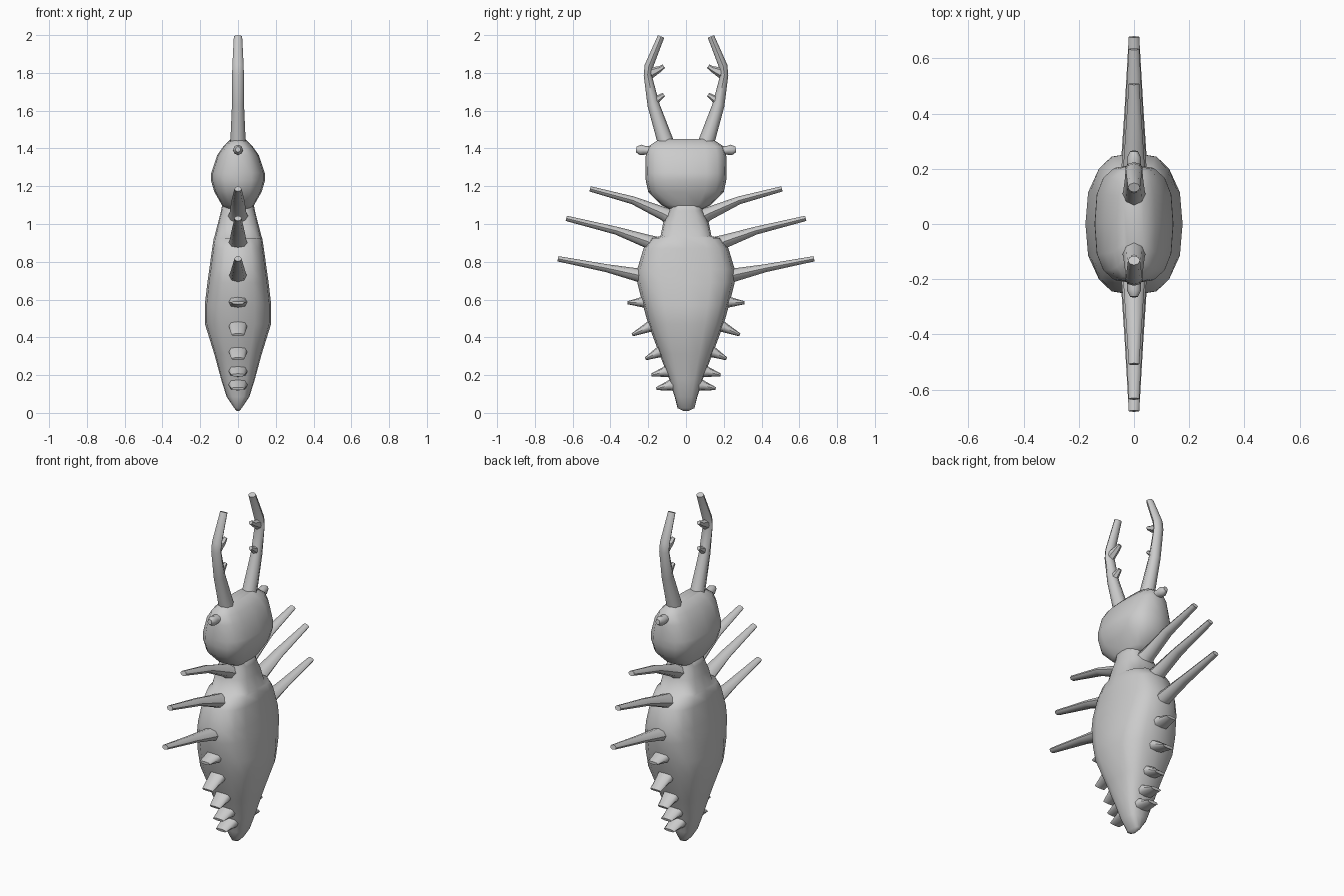
import bpy, bmesh
from math import cos, sin, pi, copysign, radians
from mathutils import Vector


def sweep(name, path, sides=8, power=2.0, mirror=True, angle=50):
    """Loft rounded sections along a path in the YZ plane.
    path rows: y, z, half width in the plane, half thickness along x."""
    bm = bmesh.new()
    pts = [Vector((0, p[0], p[1])) for p in path]
    rings = []
    for i, (y, z, w, t) in enumerate(path):
        d = (pts[min(i + 1, len(pts) - 1)] - pts[max(i - 1, 0)]).normalized()
        n = Vector((0, d.z, -d.y))
        ring = []
        for k in range(sides):
            a = 2 * pi * k / sides
            if power > 3.9:          # boxy sections: turn so flats face the axes
                a += pi / sides
            c = copysign(abs(cos(a)) ** (2 / power), cos(a))
            s = copysign(abs(sin(a)) ** (2 / power), sin(a))
            ring.append(bm.verts.new(pts[i] + n * (w * c) + Vector((t * s, 0, 0))))
        rings.append(ring)
    for a, b in zip(rings, rings[1:]):
        for k in range(sides):
            j = (k + 1) % sides
            bm.faces.new((a[k], a[j], b[j], b[k]))
    bm.faces.new(rings[0][::-1])
    bm.faces.new(rings[-1])
    bmesh.ops.recalc_face_normals(bm, faces=bm.faces)
    me = bpy.data.meshes.new(name)
    bm.to_mesh(me)
    bm.free()
    ob = bpy.data.objects.new(name, me)
    bpy.context.collection.objects.link(ob)
    bpy.ops.object.select_all(action='DESELECT')
    ob.select_set(True)
    bpy.context.view_layer.objects.active = ob
    bpy.ops.object.shade_smooth_by_angle(angle=radians(angle))
    if mirror:
        m = ob.modifiers.new("Mirror", 'MIRROR')
        m.use_axis = (False, True, False)
        m.use_mirror_merge = False
    return ob


# Abdomen, running up into the narrow thorax
sweep("abdomen", [
    (0, 0.01, 0.012, 0.006), (0, 0.025, 0.045, 0.02), (0, 0.085, 0.06, 0.06),
    (0, 0.18, 0.09, 0.09), (0, 0.31, 0.14, 0.125), (0, 0.47, 0.20, 0.175),
    (0, 0.57, 0.228, 0.176), (0, 0.69, 0.258, 0.162), (0, 0.76, 0.258, 0.152),
    (0, 0.87, 0.225, 0.137), (0, 0.925, 0.185, 0.128), (0, 0.935, 0.135, 0.124),
    (0, 1.01, 0.12, 0.105), (0, 1.07, 0.09, 0.09), (0, 1.12, 0.09, 0.08),
], sides=16, power=2.8, mirror=False, angle=80)

# Head
sweep("head", [
    (0, 1.075, 0.08, 0.07), (0, 1.10, 0.13, 0.085), (0, 1.17, 0.20, 0.125),
    (0, 1.23, 0.213, 0.143), (0, 1.27, 0.215, 0.142), (0, 1.365, 0.213, 0.11),
    (0, 1.41, 0.20, 0.078), (0, 1.45, 0.14, 0.038),
], sides=16, power=2.8, mirror=False, angle=80)

# Jaws with two inner teeth each
sweep("jaw", [
    (0.095, 1.38, 0.05, 0.05), (0.113, 1.45, 0.042, 0.04), (0.172, 1.63, 0.032, 0.032),
    (0.203, 1.79, 0.021, 0.031), (0.197, 1.835, 0.023, 0.03), (0.132, 1.993, 0.018, 0.022),
])
for i, (y, z) in enumerate([(0.172, 1.65), (0.188, 1.80)]):
    sweep(f"jaw_tooth_{i + 1}", [
        (y, z, 0.03, 0.024), (0.14, z + 0.02, 0.016, 0.018),
        (0.117, z + 0.035, 0.011, 0.012),
    ], sides=6)

# Eye stubs on the sides of the head
sweep("eye_stub", [
    (0.17, 1.39, 0.025, 0.03), (0.215, 1.39, 0.023, 0.026),
    (0.24, 1.392, 0.028, 0.026), (0.264, 1.395, 0.015, 0.014),
])

# Three pairs of legs: root, body edge, knee, tip
legs = {
    "front_leg": [(0.05, 1.02), (0.12, 1.055), (0.28, 1.125), (0.508, 1.186)],
    "middle_leg": [(0.12, 0.87), (0.21, 0.91), (0.37, 0.965), (0.634, 1.03)],
    "rear_leg": [(0.16, 0.71), (0.255, 0.73), (0.42, 0.766), (0.678, 0.816)],
}
for name, pts in legs.items():
    sizes = [(0.055, 0.07), (0.035, 0.045), (0.021, 0.034), (0.014, 0.019)]
    sweep(name, [p + s for p, s in zip(pts, sizes)])

# Flat chisel-like spines along the abdomen: base y, z then tip y, z
spines = [
    (0.215, 0.59, 0.31, 0.583), (0.18, 0.46, 0.285, 0.413), (0.13, 0.325, 0.215, 0.286),
    (0.095, 0.222, 0.183, 0.2), (0.07, 0.15, 0.157, 0.128),
]
for i, (y, z, ty, tz) in enumerate(spines):
    sweep(f"spine_{i + 1}", [
        (y - 0.05, z + 0.01, 0.045, 0.06), (y + 0.015, z - 0.004, 0.028, 0.048),
        (ty, tz, 0.008, 0.034),
    ], sides=8, power=2.6)
